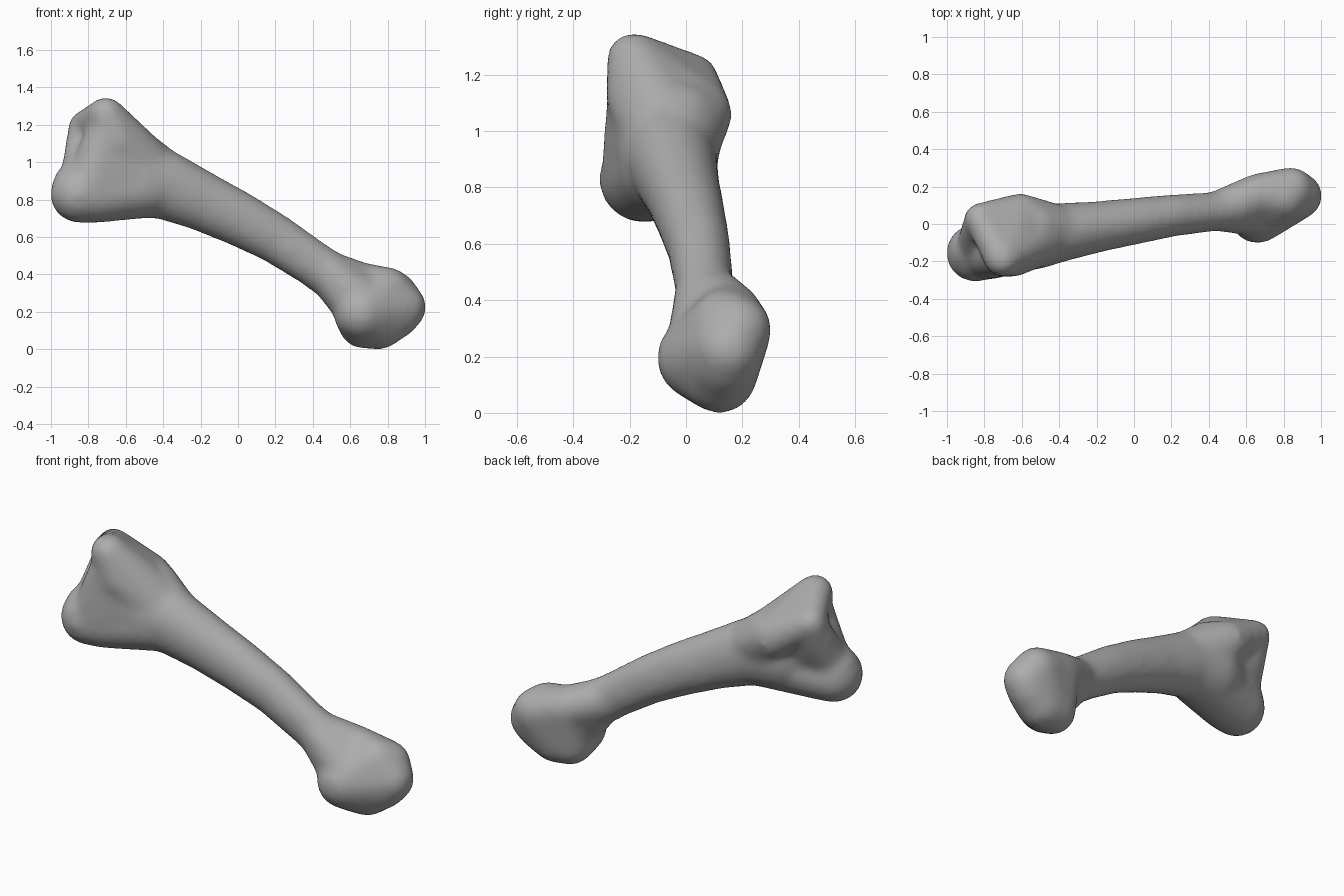
import bpy
import bmesh
from mathutils import Matrix

cube = bpy.data.objects.get("Cube")
if cube:
    bpy.data.objects.remove(cube, do_unlink=True)

# One plain grey for the whole bone
grey = bpy.data.materials.new("bone grey")
grey.use_nodes = True
colour = (0.42, 0.42, 0.42, 1)
grey.diffuse_color = colour
bsdf = grey.node_tree.nodes["Principled BSDF"]
bsdf.inputs["Base Color"].default_value = colour
bsdf.inputs["Roughness"].default_value = 0.8


def add_hull(skin, balls, depth=1.0):
    """Wrap a convex skin around balls (x, y, z, radius), flattened in y by depth."""
    bm = bmesh.new()
    for x, y, z, r in balls:
        place = Matrix.Translation((x, y, z)) @ Matrix.Diagonal((1, depth, 1, 1))
        bmesh.ops.create_icosphere(bm, subdivisions=3, radius=r, matrix=place)
    for f in list(bm.faces):
        bm.faces.remove(f)
    for e in list(bm.edges):
        bm.edges.remove(e)
    hull = bmesh.ops.convex_hull(bm, input=bm.verts)
    spare = {g for g in hull["geom_interior"] + hull["geom_unused"]
             if isinstance(g, bmesh.types.BMVert)}
    bmesh.ops.delete(bm, geom=list(spare), context="VERTS")
    bmesh.ops.recalc_face_normals(bm, faces=bm.faces)
    part = bpy.data.meshes.new("part")
    bm.to_mesh(part)
    bm.free()
    skin.from_mesh(part)
    bpy.data.meshes.remove(part)


skin = bmesh.new()

# Shaft: tapering segments, a little flatter from front to back
shaft = [(-0.56, -0.065, 0.92, 0.215), (-0.40, -0.045, 0.882, 0.185),
         (-0.20, -0.015, 0.795, 0.161), (0.0, 0.015, 0.70, 0.147),
         (0.20, 0.045, 0.592, 0.133), (0.40, 0.063, 0.46, 0.124),
         (0.58, 0.09, 0.338, 0.13)]
for a, b in zip(shaft, shaft[1:]):
    add_hull(skin, [a, b], 0.85)

# Upper end: crest with its back lump running into the shaft
peak = (-0.705, -0.185, 1.252, 0.098)
shoulder = (-0.825, 0.03, 1.19, 0.083)
back_lump = (-0.61, 0.05, 1.06, 0.115)
add_hull(skin, [peak, shoulder, back_lump,
                (-0.65, -0.165, 1.12, 0.12), (-0.50, -0.05, 0.96, 0.17)])
add_hull(skin, [back_lump, (-0.52, -0.01, 1.045, 0.12), (-0.40, -0.04, 0.93, 0.14)])

# Upper end: low rounded knob
knob = (-0.85, -0.155, 0.83, 0.155)
add_hull(skin, [knob, (-0.865, -0.14, 0.88, 0.125), (-0.76, -0.14, 0.825, 0.15),
                (-0.50, -0.065, 0.87, 0.17)])

# Upper end: front face and back ridge joining the crest to the knob
add_hull(skin, [(-0.71, -0.17, 1.14, 0.11), (-0.79, -0.16, 0.87, 0.14),
                (-0.58, -0.08, 0.93, 0.17)])
add_hull(skin, [shoulder, (-0.815, -0.01, 1.08, 0.09), (-0.84, -0.12, 0.92, 0.11),
                (-0.70, -0.08, 0.95, 0.12)])

# Lower end: broad rounded head
upper_lobe = (0.66, 0.155, 0.35, 0.115)
front_lobe = (0.66, 0.045, 0.195, 0.15)
add_hull(skin, [front_lobe, upper_lobe,
                (0.665, 0.11, 0.13, 0.126), (0.755, 0.12, 0.13, 0.132),
                (0.85, 0.14, 0.185, 0.125), (0.885, 0.15, 0.225, 0.123),
                (0.84, 0.185, 0.295, 0.12), (0.80, 0.14, 0.315, 0.125)])

# Lower end: flare from the shaft into the head
neck = (0.47, 0.072, 0.418, 0.115)
add_hull(skin, [upper_lobe, (0.64, 0.07, 0.27, 0.135),
                (0.62, 0.065, 0.235, 0.12), neck])

mesh = bpy.data.meshes.new("bone")
skin.to_mesh(mesh)
skin.free()
mesh.materials.append(grey)
bone = bpy.data.objects.new("bone", mesh)
bpy.context.collection.objects.link(bone)

# Fuse the parts into one soft skin
remesh = bone.modifiers.new("fuse", "REMESH")
remesh.mode = "VOXEL"
remesh.voxel_size = 0.018
remesh.use_smooth_shade = True
soften = bone.modifiers.new("soften", "SMOOTH")
soften.factor = 0.5
soften.iterations = 16
